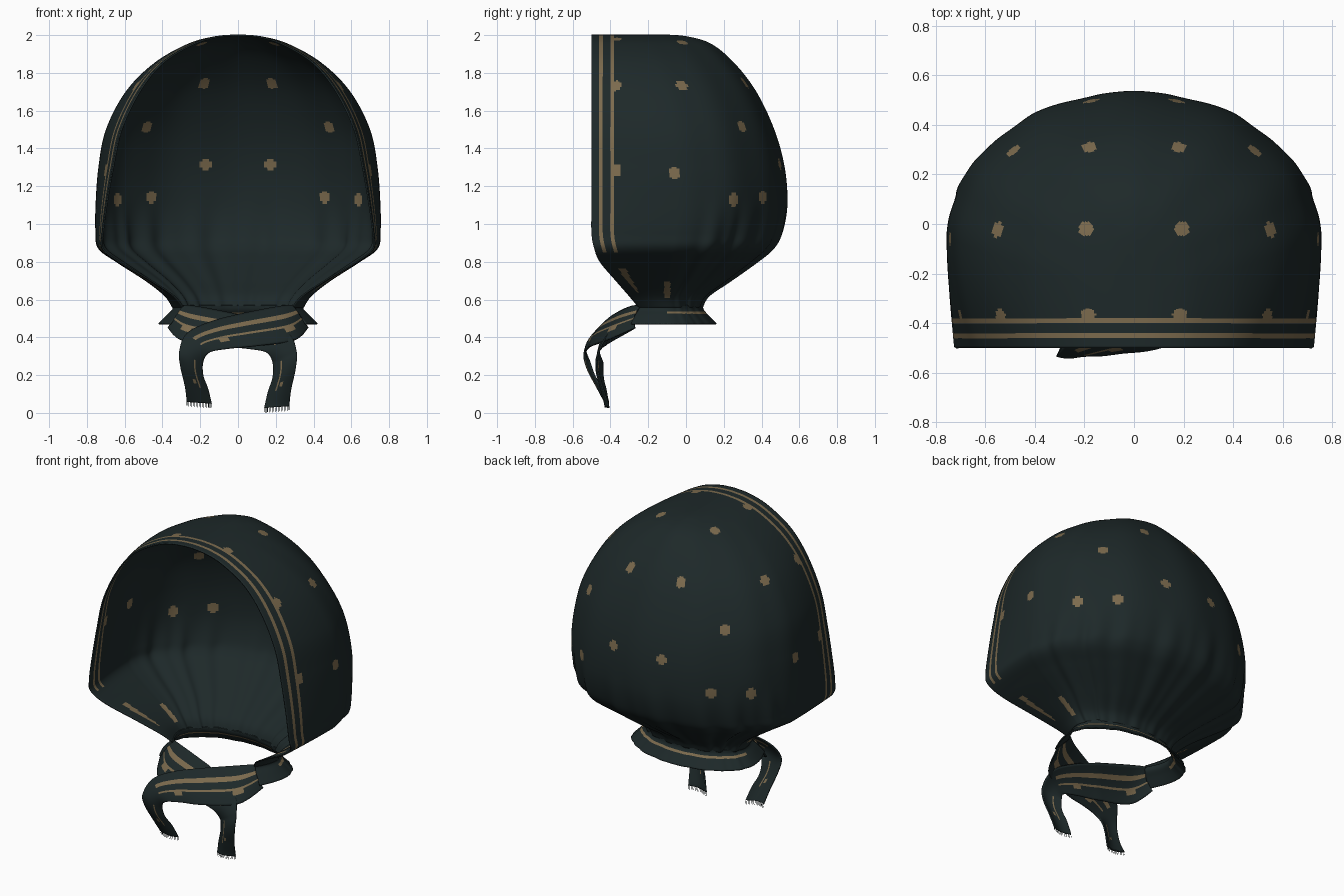
import bpy, math
from mathutils import Vector

if "Cube" in bpy.data.objects:
    bpy.data.objects.remove(bpy.data.objects["Cube"])


def material(name, col):
    m = bpy.data.materials.new(name)
    m.diffuse_color = (*col, 1)
    m.use_nodes = True
    m.node_tree.nodes["Principled BSDF"].inputs["Base Color"].default_value = m.diffuse_color
    return m


CLOTH = material("dark green cloth", (0.0125, 0.0215, 0.0222))
GOLD = material("dull gold", (0.20, 0.145, 0.075))


def spline(rows, t):
    """Catmull-Rom through a list of equal-length tuples, t in 0..len-1."""
    i = min(int(t), len(rows) - 2)
    f = t - i
    p0, p1, p2 = rows[max(i - 1, 0)], rows[i], rows[i + 1]
    p3 = rows[min(i + 2, len(rows) - 1)]
    return [0.5 * (2 * b + (c - a) * f + (2 * a - 5 * b + 4 * c - d) * f * f
                   + (3 * b - a - 3 * c + d) * f ** 3) for a, b, c, d in zip(p0, p1, p2, p3)]


def sheet(name, grid, rule, thick):
    """Grid of points to a thin cloth object; rule(row, col, centre) says if a face is gold."""
    n = len(grid[0])
    verts = [p for row in grid for p in row]
    faces, cols = [], []
    for r in range(len(grid) - 1):
        for c in range(n - 1):
            f = (r * n + c, r * n + c + 1, (r + 1) * n + c + 1, (r + 1) * n + c)
            faces.append(f)
            mid = (Vector(verts[f[0]]) + Vector(verts[f[2]])) / 2
            cols.append(1 if rule(r, c, mid) else 0)
    me = bpy.data.meshes.new(name)
    me.from_pydata(verts, [], faces)
    me.materials.append(CLOTH)
    me.materials.append(GOLD)
    me.polygons.foreach_set("material_index", cols)
    ob = bpy.data.objects.new(name, me)
    bpy.context.collection.objects.link(ob)
    me.shade_smooth()
    weld = ob.modifiers.new("weld", 'WELD')
    weld.merge_threshold = 0.0005
    mod = ob.modifiers.new("thickness", 'SOLIDIFY')
    mod.thickness = thick
    mod.offset = 0
    return ob


# Horizontal U-shaped sections: the open side faces the front
BRIM, SIDE, BACK = 14, 22, 66


def section(z, xf, yf, w, yb, gather=1.0):
    y0 = yf + max(0.43 * (yb - yf), 0.145)
    xf, w = max(xf, 0), max(w, 0)
    ys = [yf + 0.01 * j for j in range(BRIM)]
    ys += [yf + 0.14 + (y0 - yf - 0.14) * j / SIDE for j in range(SIDE)]
    half = [(xf + (w - xf) * math.sin((y - yf) / (y0 - yf) * math.pi / 2), y) for y in ys]
    # gathers grow towards the neck, with one deep fold on each side
    k = min(max((1.2 - z) / 0.45, 0), 1)
    k = k * k * (3 - 2 * k) * gather
    for j in range(BACK + 1):
        a = math.pi / 2 * j / BACK
        fade = min(1, a * 3)
        s = 1 + fade * (0.016 * k * math.cos(a * 18) + 0.009 * k * math.cos(a * 31 + 1)
                        + 0.006 * math.cos(a * 12))
        s -= 0.05 * k * math.exp(-((a - 0.62) / 0.06) ** 2)
        half.append((w * math.cos(a) * s, y0 + (yb - y0) * math.sin(a) * s))
    left = [(-x, y, z) for x, y in reversed(half[:-1])]
    return [(x, y, z) for x, y in half] + left


# Hood: z, front half width, front y, widest half width, back y
LEVELS = [(2.0, 0, -.5, 0, -.14), (1.99, .11, -.5, .12, 0), (1.95, .24, -.5, .265, .13),
          (1.85, .40, -.5, .44, .25), (1.7, .52, -.5, .59, .365), (1.5, .615, -.5, .695, .46),
          (1.3, .66, -.5, .735, .515), (1.1, .695, -.5, .75, .53), (.95, .715, -.5, .75, .505),
          (.87, .715, -.485, .735, .46), (.8, .63, -.455, .64, .375), (.7, .46, -.37, .485, .235),
          (.62, .34, -.30, .385, .12), (.56, .29, -.25, .345, .085)]
STEPS = [14, 16, 18, 22, 28, 26, 26, 20, 12, 12, 12, 10, 8]
hood_grid = [section(*spline(LEVELS, i + j / n)) for i, n in enumerate(STEPS) for j in range(n)]
hood_grid.append(section(*LEVELS[-1]))
COLS = len(hood_grid[0]) - 1

# Spots on the right half, mirrored to the left
SPOTS = [(.19, .33, 1.76), (.5, .31, 1.53), (.18, .5, 1.315), (.45, .4, 1.14), (.63, .24, 1.13),
         (.56, -.015, 1.74), (.75, -.055, 1.27), (.19, -.02, 1.97),
         (.18, -.37, 1.975), (.53, -.37, 1.73), (.70, -.375, 1.28)]
points = [Vector(p) for row in hood_grid[::2] for p in row]
spots = []
for sx in (1, -1):
    for s in SPOTS:
        q = Vector((s[0] * sx, s[1], s[2]))
        spots.append(min(points, key=lambda p: (p - q).length_squared))


def hood_rule(r, c, mid):
    e = min(c, COLS - 1 - c)
    if mid.z < 0.8:  # long spots squeezed into the gathers
        return (abs(mid.y + .3 - (mid.z - .7) * -.55) < .018 and .64 < mid.z < .77 and e > 5) \
            or (abs(mid.y + .1) < .016 and .61 < mid.z < .70 and abs(mid.x) > .3)
    if e in (4, 5, 10, 11):
        return mid.z > 0.85
    if e < 10:
        return False
    return any(abs(mid.y - s.y) < .04 and (mid.x - s.x) ** 2 + (mid.y - s.y) ** 2
               + .75 * (mid.z - s.z) ** 2 < .0305 ** 2 for s in spots)


sheet("hood", hood_grid, hood_rule, 0.008)

# Flared collar around the neck, with a gold stripe
COLLAR = [(.57, .29, -.25, .343, .085), (.545, .295, -.25, .345, .09),
          (.515, .32, -.27, .375, .115), (.47, .36, -.29, .42, .16)]
collar_grid = [section(*spline(COLLAR, i / 5), 0.35) for i in range(16)]
sheet("neck_collar", collar_grid, lambda r, c, m: r in (7, 8) and m.y > -.1, 0.008)

# Ties: upper/outer edge and lower/inner edge of a ribbon crossing the front and hanging
UPPER = [(.29, -.24, .57), (.2, -.30, .56), (0, -.38, .52), (-.15, -.43, .48), (-.27, -.48, .42),
         (-.31, -.53, .33), (-.305, -.515, .25), (-.28, -.46, .14), (-.27, -.41, .06)]
LOWER = [(.37, -.27, .45), (.3, -.42, .385), (.1, -.50, .355), (-.05, -.52, .34),
         (-.15, -.53, .32), (-.185, -.51, .27), (-.185, -.485, .2), (-.16, -.445, .13),
         (-.14, -.41, .05)]
WIDE = 16


def tie(name, sx, back, drop):
    grid = []
    for i in range(8 * 8 + 1):
        t = i / 8
        a, b = Vector(spline(UPPER, t)), Vector(spline(LOWER, t))
        near = min(t / 2, 1) * min((8 - t) / 3, 1)
        shift = Vector((0, back * near, -drop * max(0, t - 4) / 4))
        row = []
        for j in range(WIDE + 1):
            p = a.lerp(b, j / WIDE) + shift
            p.y -= 0.018 * math.sin(math.pi * j / WIDE)
            row.append((p.x * sx, p.y, p.z))
        grid.append(row)

    def rule(r, c, m):
        if r < 32:
            return c in (4, 5, 9) or (r % 16 in (6, 7, 8) and c in (10, 11))
        return (c == 10 and 40 < r < 56) or (r in (52, 53) and c in (7, 8))

    sheet(name, grid, rule, 0.008)
    # fringe threads at the loose end
    verts, faces = [], []
    for j in range(WIDE + 1):
        p = Vector(grid[-1][j])
        n = len(verts)
        for dx, dy, dz in ((-.0015, 0, .003), (.0015, 0, .003), (.0015, .003, -.022), (-.0015, .003, -.022)):
            verts.append(p + Vector((dx, dy, dz - .004 * (j % 2))))
        faces.append((n, n + 1, n + 2, n + 3))
    me = bpy.data.meshes.new(name + "_fringe")
    me.from_pydata(verts, [], faces)
    me.materials.append(CLOTH)
    bpy.context.collection.objects.link(bpy.data.objects.new(name + "_fringe", me))


tie("front_tie", 1, 0, 0)
tie("rear_tie", -1, 0.07, 0.024)
